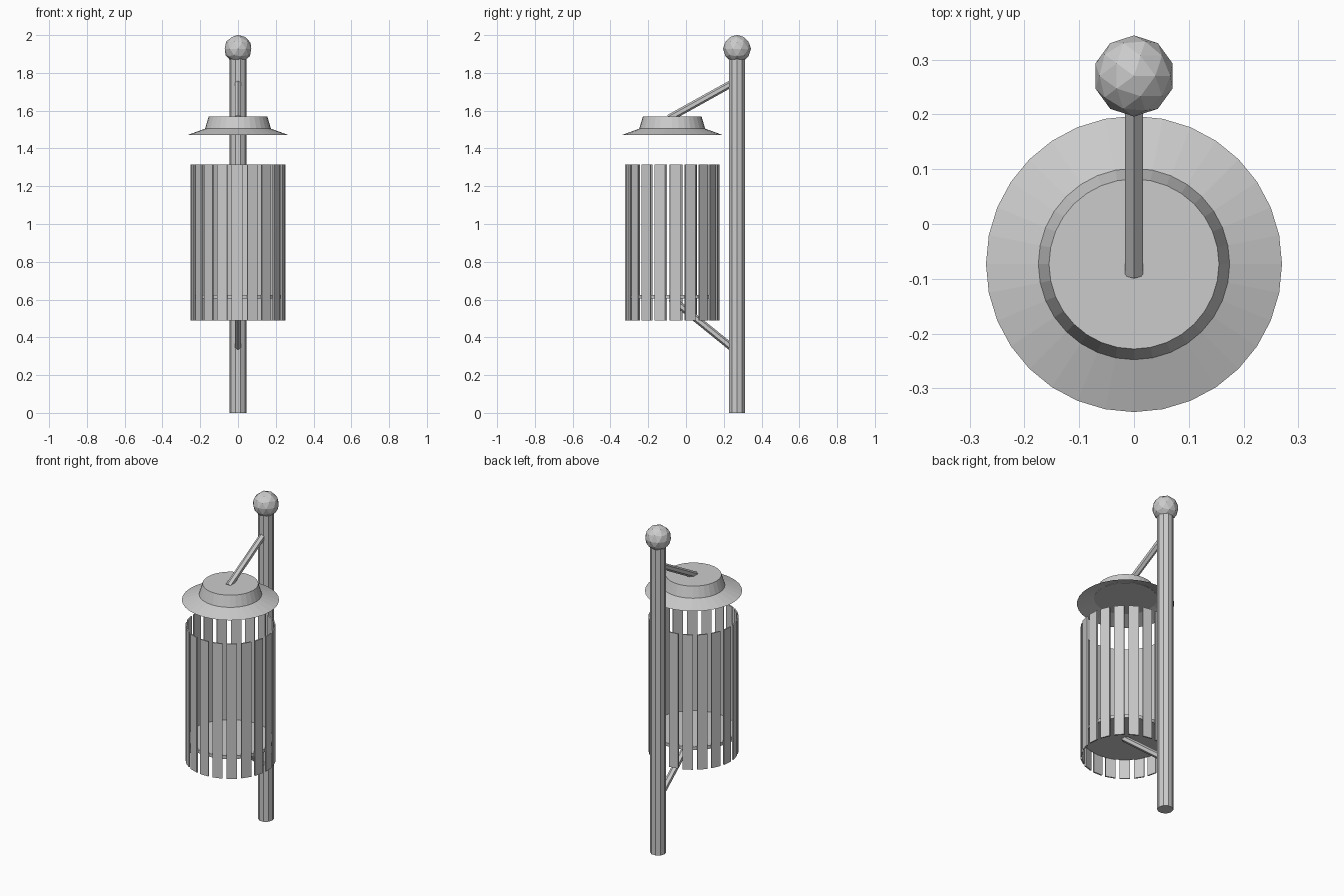
import bpy, bmesh
from math import radians, sin, cos
from mathutils import Vector, Matrix

default = bpy.data.objects.get("Cube")
if default:
    bpy.data.objects.remove(default, do_unlink=True)

BASKET_Y, POST_Y = -0.073, 0.27
SLATS, SLAT_RADIUS = 19, 0.25

grey = bpy.data.materials.new("plain grey metal")
grey.use_nodes = True
colour = (0.6, 0.6, 0.6, 1)
grey.diffuse_color = colour
grey.node_tree.nodes["Principled BSDF"].inputs["Base Color"].default_value = colour


def finish(name, bm):
    mesh = bpy.data.meshes.new(name)
    bm.to_mesh(mesh)
    bm.free()
    mesh.materials.append(grey)
    obj = bpy.data.objects.new(name, mesh)
    bpy.context.collection.objects.link(obj)
    return obj


def rod(name, start, end, r1, r2, sides, caps=True, spin=0):
    """Cylinder or cone running from start to end."""
    start, end = Vector(start), Vector(end)
    axis = end - start
    turn = axis.to_track_quat('Z', 'Y').to_matrix().to_4x4()
    place = Matrix.Translation((start + end) / 2) @ turn @ Matrix.Rotation(spin, 4, 'Z')
    bm = bmesh.new()
    bmesh.ops.create_cone(bm, cap_ends=caps, segments=sides, radius1=r1,
                          radius2=r2, depth=axis.length, matrix=place)
    return finish(name, bm)


# Post with faceted ball on top
rod("post", (0, POST_Y, 0), (0, POST_Y, 1.9), 0.045, 0.045, 10, spin=radians(90))
bm = bmesh.new()
bmesh.ops.create_icosphere(bm, subdivisions=2, radius=0.074,
                           matrix=Matrix.Translation((0, POST_Y, 1.927)))
finish("post_ball", bm)

# Lid: open shallow cone brim with a tapered crown
rod("lid_brim", (0, BASKET_Y, 1.47), (0, BASKET_Y, 1.568), 0.27, 0, 32, caps=False)
rod("lid_crown", (0, BASKET_Y, 1.503), (0, BASKET_Y, 1.57), 0.175, 0.155, 32)

# Basket floor
rod("basket_floor", (0, BASKET_Y, 0.605), (0, BASKET_Y, 0.625), 0.238, 0.238, 32)

# Ring of upright slats
bm = bmesh.new()
for i in range(SLATS):
    a = radians(-91 + i * 360 / SLATS)
    place = (Matrix.Translation((0, BASKET_Y, 0.9025)) @ Matrix.Rotation(a, 4, 'Z')
             @ Matrix.Translation((SLAT_RADIUS - 0.005, 0, 0))
             @ Matrix.Diagonal((0.008, 0.058, 0.825, 1)))
    bmesh.ops.create_cube(bm, size=1, matrix=place)
finish("basket_slats", bm)

# Braces from the post to the lid and to the floor
rod("upper_brace", (0, POST_Y - 0.03, 1.743), (0, -0.09, 1.56), 0.019, 0.019, 6)
rod("lower_brace", (0, POST_Y - 0.03, 0.348), (0, -0.08, 0.607), 0.019, 0.019, 6)
